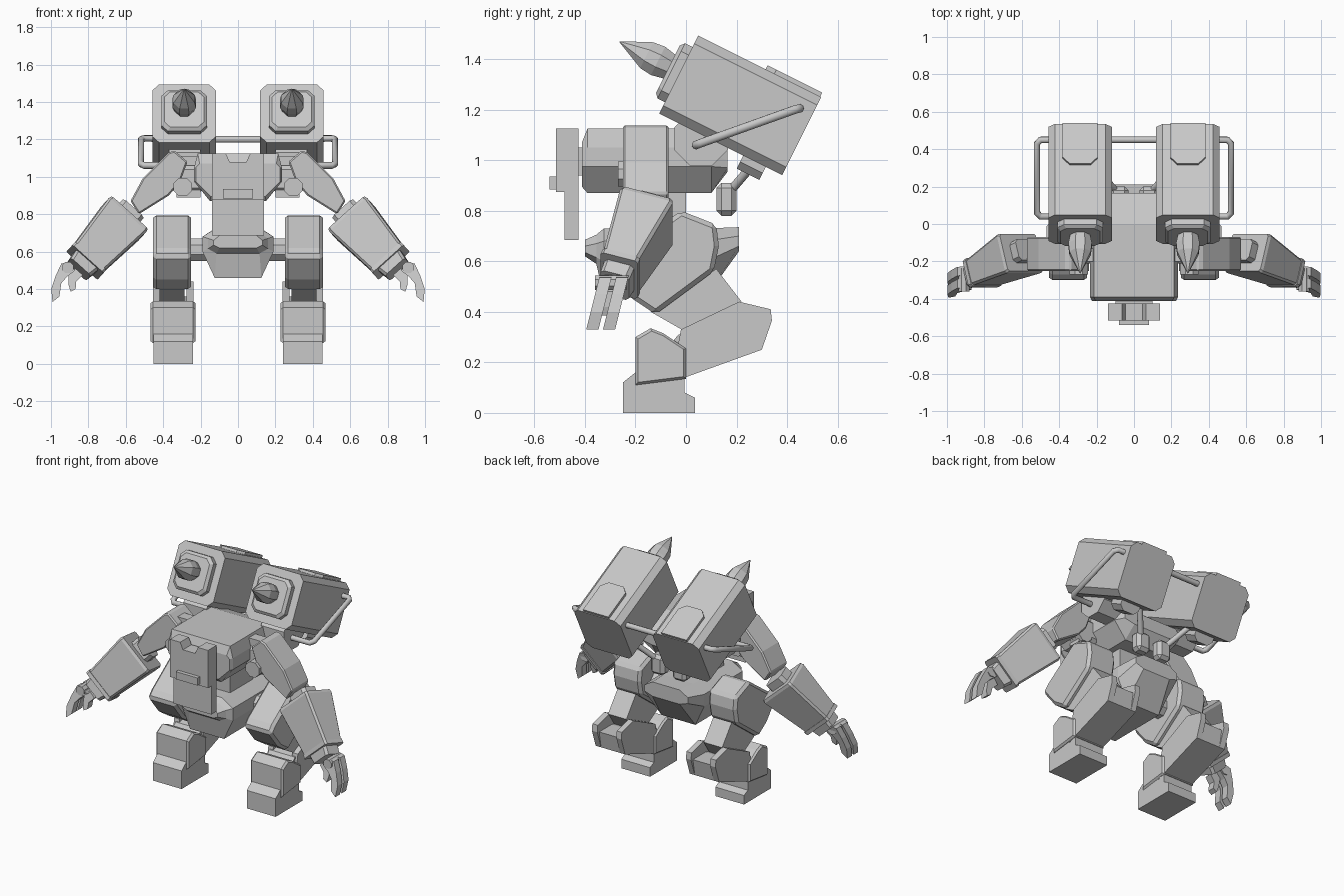
import bpy, bmesh, math
from mathutils import Vector

if "Cube" in bpy.data.objects:
    bpy.data.objects.remove(bpy.data.objects["Cube"])

grey = bpy.data.materials.new("armour grey")
grey.diffuse_color = (0.58, 0.58, 0.58, 1)
grey.use_nodes = True
grey.node_tree.nodes["Principled BSDF"].inputs["Base Color"].default_value = grey.diffuse_color


def finish(ob, mirror, bevel=0):
    bpy.context.collection.objects.link(ob)
    ob.data.materials.append(grey)
    if bevel:
        b = ob.modifiers.new("chamfer", 'BEVEL')
        b.width, b.segments, b.limit_method = bevel, 1, 'ANGLE'
        b.angle_limit = math.radians(40)
    if mirror:
        m = ob.modifiers.new("mirror", 'MIRROR')
        m.use_mirror_merge = False
    return ob


def loft(name, rings, mirror=True, bevel=0):
    """Skin a list of equal-length rings and cap both ends."""
    bm = bmesh.new()
    vs = [[bm.verts.new(p) for p in r] for r in rings]
    n = len(vs[0])
    for a, b in zip(vs, vs[1:]):
        for i in range(n):
            j = (i + 1) % n
            bm.faces.new((a[i], a[j], b[j], b[i]))
    bm.faces.new(vs[0][::-1])
    bm.faces.new(vs[-1])
    bmesh.ops.recalc_face_normals(bm, faces=bm.faces)
    me = bpy.data.meshes.new(name)
    bm.to_mesh(me)
    bm.free()
    return finish(bpy.data.objects.new(name, me), mirror, bevel)


def side_prism(name, yz, x0, x1, mirror=True, bevel=0):
    return loft(name, [[(x, y, z) for y, z in yz] for x in (x0, x1)], mirror, bevel)


def front_prism(name, xz, y0, y1, mirror=True, bevel=0):
    return loft(name, [[(x, y, z) for x, z in xz] for y in (y0, y1)], mirror, bevel)


def block(name, x0, x1, y0, y1, z0, z1, mirror=True, bevel=0):
    return side_prism(name, [(y0, z0), (y1, z0), (y1, z1), (y0, z1)], x0, x1, mirror, bevel)


def tube(name, path, r, mirror=True):
    cu = bpy.data.curves.new(name, 'CURVE')
    cu.dimensions, cu.bevel_depth, cu.bevel_resolution = '3D', r, 2
    cu.use_fill_caps = True
    sp = cu.splines.new('POLY')
    sp.points.add(len(path) - 1)
    for p, c in zip(sp.points, path):
        p.co = (*c, 1)
    return finish(bpy.data.objects.new(name, cu), mirror)


def octagon(w, h, c):
    return [(-w + c, -h), (w - c, -h), (w, -h + c), (w, h - c),
            (w - c, h), (-w + c, h), (-w, h - c), (-w, -h + c)]


def disc(r, cx, cz, n=8):
    return [(cx + r * math.cos((i + .5) * math.tau / n),
             cz + r * math.sin((i + .5) * math.tau / n)) for i in range(n)]


# Tilted pod frame: x across, l along the pod, u up from its centre
def pod(x, l, u):
    return (0.288 + x, 0.2145 + .894 * l + .447 * u, 1.217 - .447 * l + .894 * u)


def pod_ring(w, h, c, l, u0=0):
    return [pod(x, l, u + u0) for x, u in octagon(w, h, c)]


# Launcher pods with front plate, spike and hatch
loft("launcher_pod", [pod_ring(.17, .1725, .035, -.272), pod_ring(.17, .1725, .035, .272)])
loft("pod_front_plate", [pod_ring(.122, .122, .035, -.26), pod_ring(.122, .122, .035, -.305),
                         pod_ring(.105, .105, .03, -.32)])
loft("pod_spike", [[pod(x, l, u + .012) for x, u in disc(r, 0, 0)]
                   for l, r in ((-.31, .055), (-.37, .068), (-.42, .062), (-.54, .002))])
loft("pod_hatch", [[pod(x, l, u) for x, l in
                    ((-.093, .268), (-.093, .065), (-.055, .026), (.055, .026),
                     (.093, .065), (.093, .268))] for u in (.165, .19)])
loft("pod_lower_nozzle", [pod_ring(.07, .08, .03, .10, -.15), pod_ring(.07, .08, .03, .2, -.15)])

# Rails and struts around the pods
tube("pod_rail", [(.30, .04, 1.06), (.50, .04, 1.06), (.518, .06, 1.068),
                  (.518, .43, 1.2), (.50, .45, 1.205), (.40, .45, 1.205)], .018)
tube("pod_crossbar", [(-.2, .45, 1.2), (.2, .45, 1.2)], .018, False)
tube("pod_strut", [(.08, .16, .86), (.19, .28, 1.0)], .018)
side_prism("pod_pivot", disc(.115, .06, 1.085), .2, .37)
block("pod_pivot_arm", .1, .25, 0, .11, .99, 1.08)


# Torso: faceted hull lofted front to back
def hull(y, half):
    return [(x, y, z) for x, z in half] + [(-x, y, z) for x, z in half[::-1]]


full = [(.15, .87), (.235, .975), (.235, 1.05), (.215, 1.125)]
loft("torso", [hull(-.412, [(.145, .895), (.225, .975), (.225, 1.05), (.205, 1.07)]),
               hull(-.39, full), hull(.0, full),
               hull(.10, [(.15, .87), (.235, .975), (.235, 1.02), (.215, 1.09)]),
               hull(.165, [(.135, .955), (.21, .97), (.21, 1.0), (.19, 1.04)])], False)
block("rear_bracket", .03, .13, .12, .2, .78, .91, bevel=.02)
block("waist", -.11, .11, -.24, .0, .65, .9, False)

# Chest mask with a notched top and a small front ledge
front_prism("chest_mask", [(-.14, .875), (.14, .875), (.14, 1.125), (.065, 1.125), (.045, 1.08),
                           (-.045, 1.08), (-.065, 1.125), (-.14, 1.125)], -.515, -.425, False)
block("chest_mask_apron", -.14, .14, -.48, -.425, .685, .88, False)
block("chest_ledge", -.08, .08, -.54, -.51, .885, .935, False)
block("mask_mount", -.1, .1, -.43, -.39, .94, 1.05, False)

# Pelvis with an overhanging nose
loft("pelvis", [hull(-.40, [(.10, .62), (.13, .635), (.13, .66), (.10, .685)]),
                hull(-.355, [(.115, .59), (.16, .615), (.16, .67), (.11, .705)]),
                hull(-.325, [(.125, .46), (.19, .60), (.19, .68), (.11, .73)]),
                hull(.08, [(.125, .46), (.19, .60), (.19, .68), (.11, .73)]),
                hull(.21, [(.10, .64), (.16, .66), (.16, .70), (.10, .735)])], False)
side_prism("hip_axle", disc(.065, -.05, .61), .15, .28)

# Legs
side_prism("thigh", [(-.02, .80), (.12, .745), (.13, .66), (.11, .56), (-.12, .39), (-.21, .45),
                     (-.31, .575), (-.27, .62)], .25, .455, bevel=.018)
side_prism("knee_link", [(-.14, .40), (.12, .57), (.22, .44), (.14, .32), (.0, .32)], .285, .42)
side_prism("lower_leg", [(-.03, .31), (.19, .36), (.32, .36), (.30, .25), (-.06, .12),
                         (-.12, .2)], .25, .44)
for nm, x0, x1 in (("outer", .415, .455), ("inner", .238, .275)):
    side_prism("lower_leg_%s_plate" % nm, [(-.02, .33), (.21, .44), (.335, .41), (.34, .365),
                                           (.30, .25), (-.06, .12)], x0, x1)
ankle = [(-.2, .11), (0, .135), (0, .255), (-.09, .315), (-.14, .335), (-.2, .30)]
loft("ankle_guard", [[(x, -.1 + (y + .1) * k, .22 + (z - .22) * k) for y, z in ankle]
                     for x, k in ((.228, .9), (.24, 1), (.455, 1), (.467, .9))])
side_prism("foot", [(-.25, 0), (.035, 0), (.035, .06), (-.005, .08), (-.005, .16), (-.2, .16),
                    (-.25, .12)], .24, .452)

# Shoulders and upper arms
block("shoulder_axle", .18, .36, -.21, -.10, .92, 1.06, bevel=.02)
block("shoulder_upper_link", .17, .34, -.2, -.13, 1.06, 1.11)
front_prism("upper_arm", [(.27, 1.08), (.34, 1.14), (.37, 1.13), (.51, .99), (.575, .87),
                          (.53, .80), (.37, .90), (.31, .97)], -.25, -.07, bevel=.008)
front_prism("shoulder_disc", disc(.053, .295, .945), -.27, -.1)
block("arm_inner_rod", .2, .33, -.2, -.12, .89, .93)

# Forearm: tapered box in its own frame (a along, s and t across)
elbow, wrist = Vector((.60, -.152, .785)), Vector((.825, -.268, .535))
a = (wrist - elbow).normalized()
s = Vector((.74, 0, .67))
s = (s - a * s.dot(a)).normalized()
t = s.cross(a).normalized()


def arm_ring(d, w, h, c):
    o = elbow.lerp(wrist, d)
    return [o + s * p + t * q for p, q in octagon(w, h, c)]


loft("forearm", [arm_ring(0, .13, .105, .012), arm_ring(.05, .135, .11, .012),
                 arm_ring(.94, .106, .072, .012)])
loft("elbow_joint", [arm_ring(-.14, .075, .06, .02), arm_ring(.1, .075, .06, .02)])
loft("wrist_cuff", [arm_ring(.90, .112, .078, .012), arm_ring(.97, .112, .078, .012)])
loft("palm", [arm_ring(.95, .08, .062, .015), arm_ring(1.12, .07, .06, .015)])

# Hand: two claw fingers and a thumb, leaning forward as they drop
claw = [(.87, .50), (.90, .545), (.945, .535), (.975, .47), (.998, .40), (.992, .33),
        (.955, .36), (.945, .43), (.915, .465)]
thumb = [(.83, .475), (.87, .51), (.905, .48), (.905, .42), (.895, .385), (.868, .40), (.865, .44)]
for nm, prof, y in (("front_finger", claw, -.328), ("rear_finger", claw, -.262),
                    ("thumb", thumb, -.295)):
    loft(nm, [[(x, y + e + (z - .5) * .25, z) for x, z in prof] for e in (-.024, .024)])
front_prism("knuckle", disc(.032, .91, .515), -.36, -.235)
